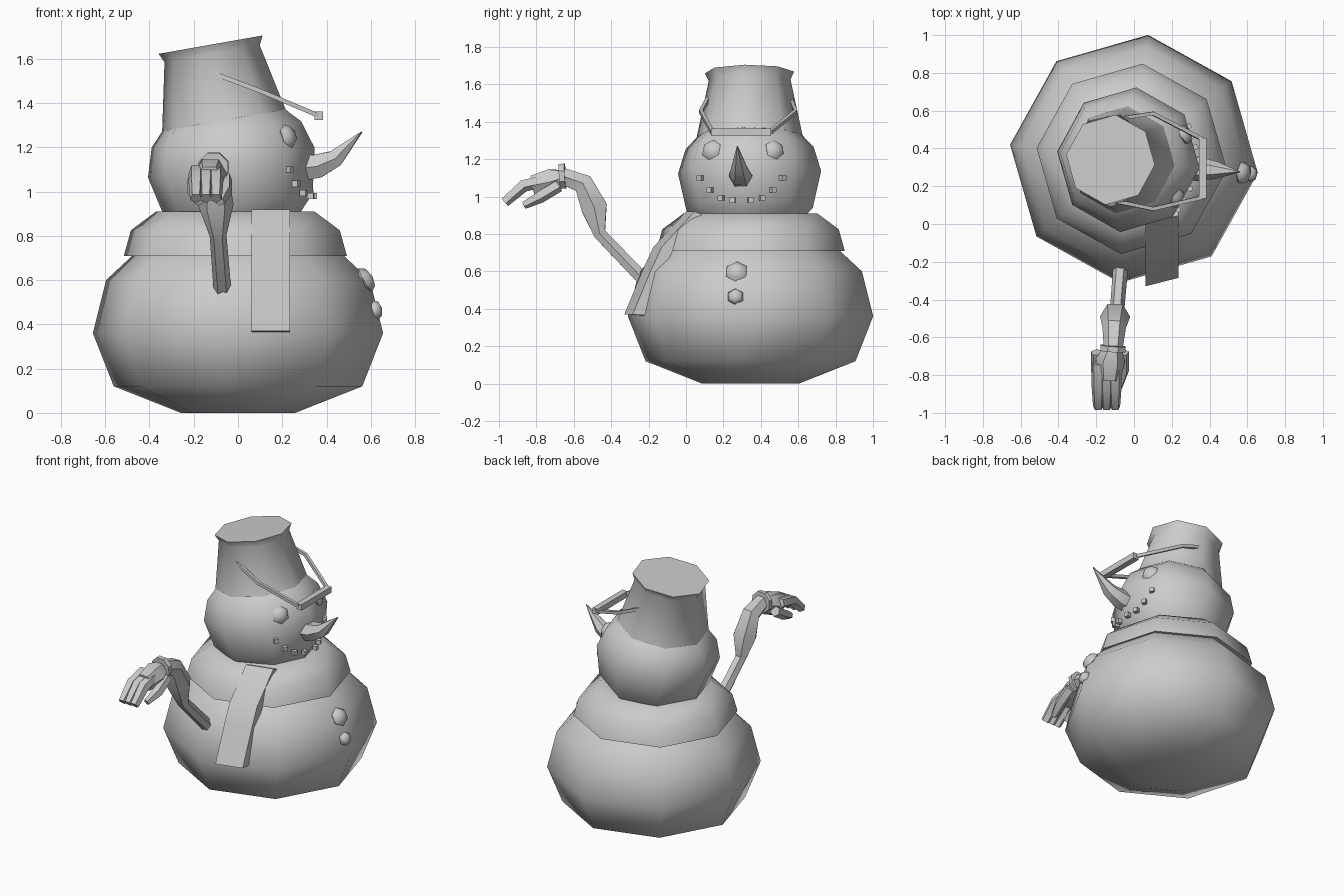
import bpy, bmesh, math
from mathutils import Vector, Matrix

cube = bpy.data.objects.get("Cube")
if cube:
    bpy.data.objects.remove(cube, do_unlink=True)

grey = bpy.data.materials.new("plain_grey")
grey.use_nodes = True
grey.diffuse_color = (0.6, 0.6, 0.6, 1)
grey.node_tree.nodes["Principled BSDF"].inputs["Base Color"].default_value = (0.6, 0.6, 0.6, 1)

PHASE = math.radians(-6.5)     # the figure looks slightly right of +x
CY = 0.345                     # body axis in y


def finish(name, bm, smooth=60, matrix=None):
    if matrix:
        bm.transform(matrix)
    bmesh.ops.recalc_face_normals(bm, faces=bm.faces)
    mesh = bpy.data.meshes.new(name)
    bm.to_mesh(mesh)
    bm.free()
    mesh.materials.append(grey)
    ob = bpy.data.objects.new(name, mesh)
    bpy.context.collection.objects.link(ob)
    bpy.ops.object.select_all(action='DESELECT')
    ob.select_set(True)
    bpy.context.view_layer.objects.active = ob
    bpy.ops.object.shade_smooth_by_angle(angle=math.radians(smooth))
    return ob


def skin(bm, rings, closed=False):
    """Join rings of points with quads; cap the ends unless closed."""
    rows = [[bm.verts.new(p) for p in ring] for ring in rings]
    n = len(rows[0])
    pairs = list(zip(rows, rows[1:])) + ([(rows[-1], rows[0])] if closed else [])
    for a, b in pairs:
        for i in range(n):
            j = (i + 1) % n
            bm.faces.new((a[i], a[j], b[j], b[i]))
    if not closed:
        bm.faces.new(rows[0])
        bm.faces.new(rows[-1])


def lathe(name, profile, matrix, closed=False, smooth=60):
    rings = []
    for r, z in profile:
        angles = [PHASE + math.tau * i / 8 for i in range(8)]
        rings.append([(r * math.cos(a), r * math.sin(a), z) for a in angles])
    bm = bmesh.new()
    skin(bm, rings, closed)
    return finish(name, bm, smooth, matrix)


def tube(name, path, sides=6, smooth=35):
    """Path of (x, y, z, radius)."""
    pts = [Vector(p[:3]) for p in path]
    rings = []
    for i, p in enumerate(pts):
        d = (pts[min(i + 1, len(pts) - 1)] - pts[max(i - 1, 0)]).normalized()
        ref = Vector((1, 0, 0)) if abs(d.x) < 0.75 else Vector((0, 1, 0))
        u = d.cross(ref).normalized()
        v = d.cross(u)
        angles = [math.tau * (k + 0.5) / sides for k in range(sides)]
        rings.append([p + (u * math.cos(a) + v * math.sin(a)) * path[i][3] for a in angles])
    bm = bmesh.new()
    skin(bm, rings)
    return finish(name, bm, smooth)


def pebble(name, center, normal, r, depth):
    """Flattened low-poly ball facing along normal."""
    bm = bmesh.new()
    bmesh.ops.create_uvsphere(bm, u_segments=6, v_segments=4, radius=r)
    rot = Vector(normal).to_track_quat('Z', 'Y').to_matrix().to_4x4()
    return finish(name, bm, 60, Matrix.Translation(center) @ rot @ Matrix.Diagonal((1, 1, depth, 1)))


# Body and scarf collar
base = Matrix.Translation((0, CY, 0))
lathe("body", [(0.26, 0), (0.565, 0.12), (0.66, 0.36), (0.60, 0.6), (0.47, 0.72), (0.3, 0.84)], base)
lathe("scarf_collar", [(0.42, 0.71), (0.507, 0.71), (0.475, 0.825), (0.36, 0.91), (0.28, 0.91)],
      Matrix.Translation((-0.012, CY, 0)), True)

# Head and upturned bucket share one leaning axis
lean = Matrix.Translation((-0.03, 0.34, 1.13)) @ Matrix.Rotation(math.radians(-10), 4, 'Y')
lathe("head", [(0.2, -0.35), (0.34, -0.2), (0.385, 0), (0.345, 0.13), (0.27, 0.21), (0.12, 0.3)], lean)
lathe("bucket_hat", [(0.285, 0.195), (0.22, 0.5), (0.24, 0.542)], lean)

# Bucket handle
for side, ys in (("left", (0.555, 0.585, 0.45)), ("right", (0.12, 0.08, 0.14))):
    xz = ((-0.1, 1.53), (0.1, 1.455), (0.36, 1.345))
    tube("handle_wire_" + side, [(x, y, z, 0.014) for (x, z), y in zip(xz, ys)], 4)
tube("handle_grip", [(0.365, 0.135, 1.343, 0.028), (0.365, 0.455, 1.343, 0.028)], 4)

# Face
tube("nose", [(0.28, 0.295, 1.105, 0.065), (0.36, 0.29, 1.115, 0.062),
              (0.44, 0.285, 1.15, 0.045), (0.56, 0.275, 1.27, 0.003)])
for side, s in (("left", 1), ("right", -1)):
    pebble("eye_" + side, (0.245 + 0.02 * s, 0.305 + 0.17 * s, 1.25), (0.8, 0.45 * s, 0.35), 0.058, 0.55)
    for i, (dy, x, z) in enumerate(((0.22, 0.26, 1.1), (0.168, 0.285, 1.035),
                                    (0.11, 0.31, 0.993), (0.048, 0.335, 0.98))):
        bm = bmesh.new()
        bmesh.ops.create_cube(bm, size=0.028)
        turn = Matrix.Rotation(s * dy * 3, 4, 'Z')
        finish(f"mouth_{side}_{i}", bm, 30, Matrix.Translation((x + 0.13 * dy * s, 0.297 + dy * s, z)) @ turn)

# Buttons
pebble("button_upper", (0.575, 0.27, 0.6), (0.85, -0.1, 0.5), 0.062, 0.6)
pebble("button_lower", (0.62, 0.265, 0.465), (0.95, -0.1, 0.25), 0.046, 0.7)

# Hanging scarf end: a slab profile swept sideways
outer = [(0.0, 0.92), (-0.175, 0.73), (-0.235, 0.6), (-0.33, 0.37)]
inner = [(-0.26, 0.365), (-0.17, 0.6), (-0.11, 0.72), (0.04, 0.905)]
bm = bmesh.new()
skin(bm, [[(x, y + dy, z) for y, z in outer + inner] for x, dy in ((0.06, 0), (0.235, 0.045))])
finish("scarf_tail", bm, 40)

# Arm with cuff
tube("arm", [(-0.07, -0.22, 0.55, 0.04), (-0.09, -0.46, 0.8, 0.038), (-0.1, -0.49, 0.94, 0.08),
             (-0.105, -0.55, 1.07, 0.062), (-0.11, -0.66, 1.11, 0.05)])
tube("cuff", [(-0.11, -0.645, 1.11, 0.072), (-0.112, -0.675, 1.108, 0.072)], 8)

# Curled hand
tube("palm", [(-0.115, -0.66, 1.1, 0.05), (-0.125, -0.72, 1.08, 0.078), (-0.13, -0.82, 1.06, 0.06)])
for i, x in enumerate((-0.19, -0.145, -0.1)):
    tube(f"finger_{i}", [(x, -0.74, 1.09, 0.035), (x, -0.87, 1.06, 0.036), (x, -0.97, 0.97, 0.028)], 5)
for name, x in (("thumb", -0.06), ("little_finger", -0.195)):
    tube(name, [(x, -0.68, 1.06, 0.035), (x, -0.78, 1.0, 0.035), (x * 0.7 - 0.04, -0.865, 0.955, 0.022)], 5)
